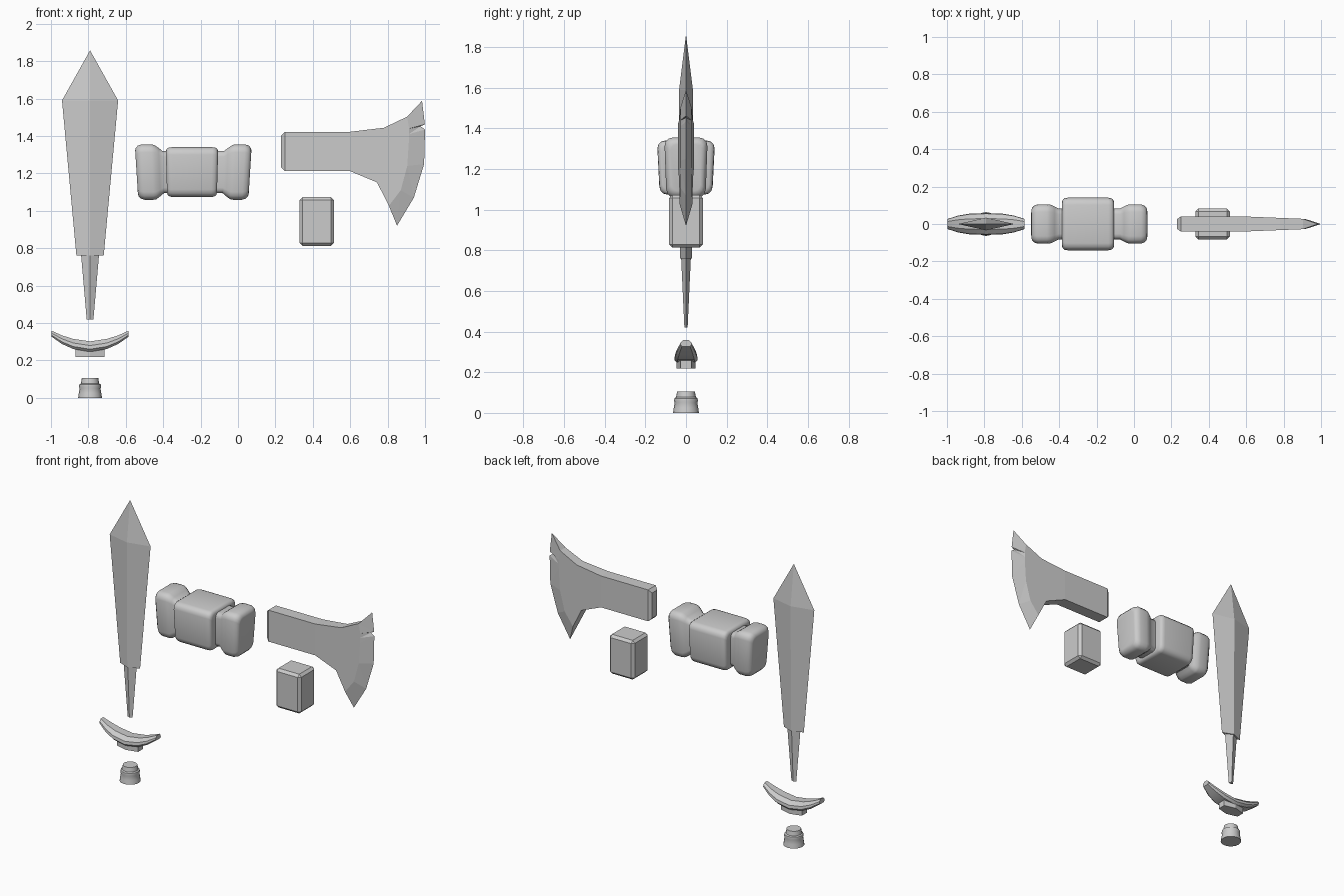
import bpy, bmesh, math

if "Cube" in bpy.data.objects:
    bpy.data.objects.remove(bpy.data.objects["Cube"])


def finish(name, bm, angle=None):
    bmesh.ops.recalc_face_normals(bm, faces=bm.faces)
    me = bpy.data.meshes.new(name)
    bm.to_mesh(me)
    bm.free()
    ob = bpy.data.objects.new(name, me)
    bpy.context.collection.objects.link(ob)
    if angle:
        bpy.ops.object.select_all(action='DESELECT')
        ob.select_set(True)
        bpy.context.view_layer.objects.active = ob
        bpy.ops.object.shade_smooth_by_angle(angle=math.radians(angle))
    return ob


def loft(name, rings, angle=None):
    """Skin a list of equal-length closed rings and cap both ends."""
    bm = bmesh.new()
    vs = [[bm.verts.new(p) for p in r] for r in rings]
    n = len(vs[0])
    for a, b in zip(vs, vs[1:]):
        for i in range(n):
            j = (i + 1) % n
            bm.faces.new((a[i], a[j], b[j], b[i]))
    bm.faces.new(vs[0])
    bm.faces.new(vs[-1])
    bmesh.ops.remove_doubles(bm, verts=bm.verts, dist=0.0002)
    return finish(name, bm, angle)


def rounded_rect(hy, hz, r, seg=3):
    pts = []
    for k, (sy, sz) in enumerate([(1, 1), (-1, 1), (-1, -1), (1, -1)]):
        for i in range(seg + 1):
            a = math.pi / 2 * (k + i / seg)
            pts.append((sy * (hy - r) + r * math.cos(a), sz * (hz - r) + r * math.sin(a)))
    return pts


SX = -0.791  # sword axis


def diamond(z, hx, hy):
    return [(SX + hx, 0, z), (SX, hy, z), (SX - hx, 0, z), (SX, -hy, z)]


# Sword blade and tang
loft("sword_blade", [diamond(0.76, 0.073, 0.03), diamond(1.59, 0.15, 0.034),
                     diamond(1.857, 0.0005, 0.0005)])
loft("sword_tang", [diamond(0.42, 0.018, 0.008), diamond(0.765, 0.048, 0.024)])

# Curved cross guard, with end sections narrowing
half = [(0.0, 0.302, 0.246, 0.058), (0.09, 0.315, 0.261, 0.055),
        (0.15, 0.334, 0.288, 0.045), (0.206, 0.359, 0.327, 0.027)]
stations = [(-x, t, b, w) for x, t, b, w in reversed(half[1:])] + half
section = [(0.5, 1), (0.95, 0.6), (1, 0.25), (0.75, 0), (-0.75, 0), (-1, 0.25), (-0.95, 0.6), (-0.5, 1)]
loft("sword_guard", [[(SX + x, u * w, b + v * (t - b)) for u, v in section]
                     for x, t, b, w in stations], 35)

# Six-sided boss under the guard
hexagon = [(0.077, 0.026), (0, 0.046), (-0.077, 0.026), (-0.077, -0.026), (0, -0.046), (0.077, -0.026)]
loft("guard_boss", [[(SX + x, y, z) for x, y in hexagon] for z in (0.219, 0.28)])

# Turned pommel
profile = [(0.064, 0), (0.06, 0.025), (0.056, 0.05), (0.059, 0.06), (0.057, 0.072),
           (0.049, 0.077), (0.044, 0.105)]
loft("sword_pommel", [[(SX + r * math.cos(a), r * math.sin(a), z)
                       for a in (i * math.tau / 16 for i in range(16))]
                      for r, z in profile], 35)

# Hammer: centre block and two mirrored striking heads, tapering downwards
HX, HZ = -0.239, 1.207


def hammer_part(name, sections, centre, side=1):
    rings = []
    for x, hy, hz, r in sections:
        ring = []
        for y, z in rounded_rect(hy, hz, r):
            k = 1 + 0.2 * (z - 0.12)
            ring.append((centre + side * x * k, y * (1 + 0.35 * (z - 0.12)), HZ + z))
        rings.append(ring)
    loft(name, rings, 40)


centre = [(0.1, 0.112, 0.103, 0.03), (0.122, 0.125, 0.118, 0.034), (0.136, 0.139, 0.13, 0.036),
          (0.14, 0.142, 0.133, 0.037)]
centre = [(0.14, 0.122, 0.113, 0.035), (0.135, 0.132, 0.124, 0.037),
          (0.125, 0.139, 0.131, 0.038), (0.108, 0.142, 0.133, 0.04)]
hammer_part("hammer_centre", [(-x, a, b, c) for x, a, b, c in centre] + centre[::-1], -0.246)
head = [(0.1, 0.083, 0.113, 0.03), (0.165, 0.083, 0.113, 0.03), (0.185, 0.094, 0.129, 0.035),
        (0.208, 0.104, 0.145, 0.04), (0.225, 0.106, 0.148, 0.042), (0.275, 0.106, 0.148, 0.042),
        (0.295, 0.1, 0.142, 0.04), (0.308, 0.088, 0.128, 0.036), (0.311, 0.076, 0.115, 0.032)]
for side, label in ((-1, "left"), (1, "right")):
    hammer_part("hammer_head_" + label, head, HX, side)

# Axe head: flat shank and cheek, ground bevel and notched cutting edge
top = [(0.25, 1.422), (0.595, 1.422), (0.78, 1.444)]
bottom = [(0.743, 1.152), (0.595, 1.214), (0.25, 1.214)]
inner = [(0.904, 1.503), (0.915, 1.44), (0.914, 1.41), (0.914, 1.38),
         (0.905, 1.24), (0.87, 1.11), (0.807, 1.027)]
edge = [(0.984, 1.588), (0.999, 1.462), (0.975, 1.452), (1.0, 1.435),
        (0.995, 1.25), (0.94, 1.07), (0.85, 0.92)]
outline = top + inner + bottom
bm = bmesh.new()


def thick(x):
    return 0.04 - max(0, x - 0.595) * 0.04


sides = [[bm.verts.new((x, s * thick(x), z)) for x, z in outline] for s in (-1, 1)]
cut = [bm.verts.new((x, 0, z)) for x, z in edge]
cap = [[bm.verts.new((0.23, s * 0.026, z)) for z in (1.402, 1.234)] for s in (-1, 1)]
n = len(outline)
for vs, c in zip(sides, cap):
    bm.faces.new((vs[0], vs[1], vs[n - 2], vs[n - 1]))
    bm.faces.new(vs[1:n - 1])
    for i in range(6):
        bm.faces.new((vs[3 + i], vs[4 + i], cut[i + 1]))
        bm.faces.new((vs[3 + i], cut[i + 1], cut[i]))
    bm.faces.new((vs[0], vs[n - 1], c[1], c[0]))
a, b = sides
for i in (0, 1, 2, 9, 10, 11):
    bm.faces.new((a[i], a[i + 1], b[i + 1], b[i]))
bm.faces.new((a[3], b[3], cut[0]))
bm.faces.new((a[9], b[9], cut[6]))
bm.faces.new((cap[0][0], cap[0][1], cap[1][1], cap[1][0]))
bm.faces.new((a[0], b[0], cap[1][0], cap[0][0]))
bm.faces.new((a[n - 1], b[n - 1], cap[1][1], cap[0][1]))
finish("axe_head", bm)

# Chamfered axe socket block
bm = bmesh.new()
bmesh.ops.create_cube(bm, size=1)
for v in bm.verts:
    v.co = (0.42 + v.co.x * 0.184, v.co.y * 0.166, 0.943 + v.co.z * 0.26)
bmesh.ops.bevel(bm, geom=bm.edges[:], offset=0.016, segments=1, affect='EDGES')
finish("axe_socket", bm)
